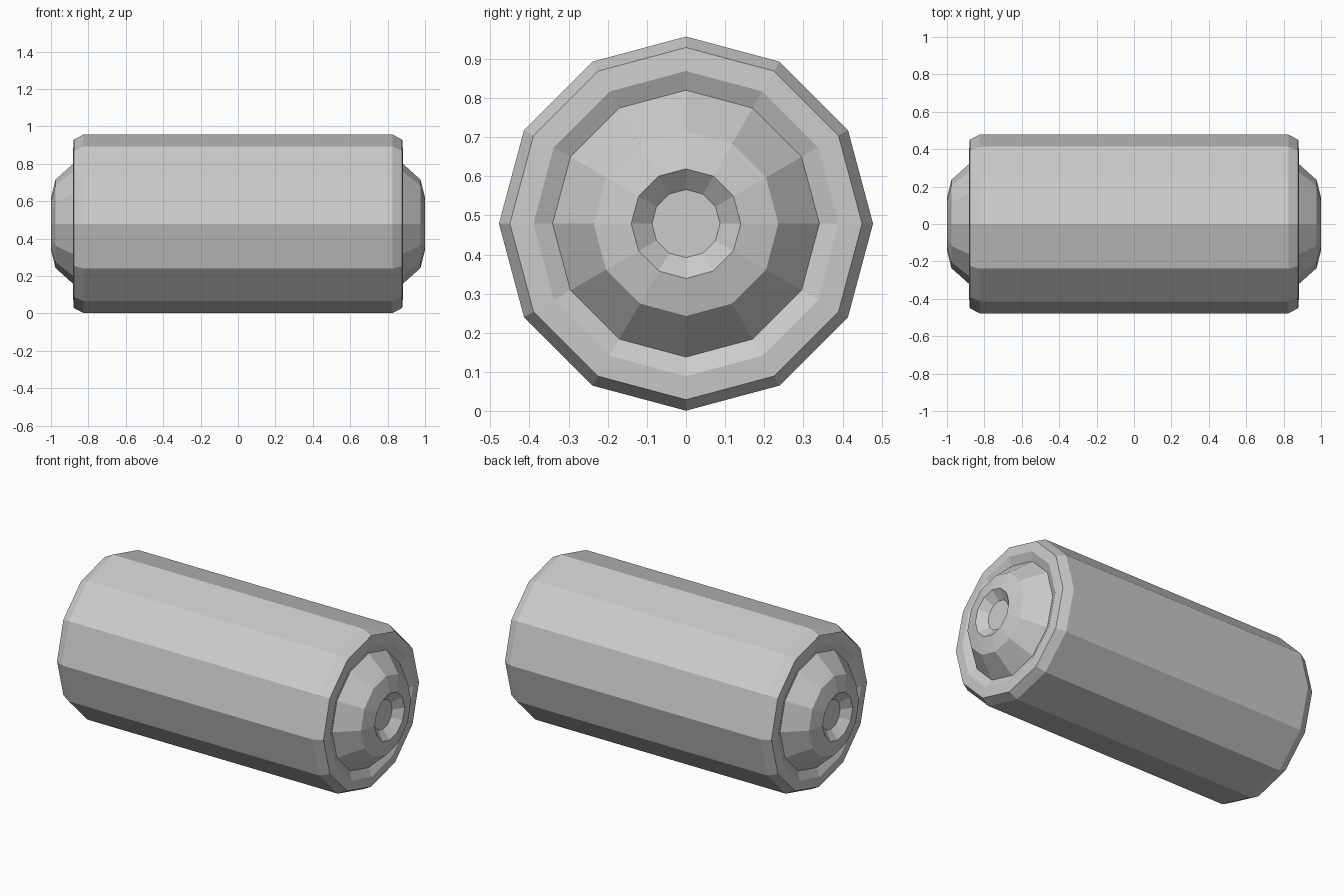
import bpy, bmesh
from math import sin, cos, pi

if "Cube" in bpy.data.objects:
    bpy.data.objects.remove(bpy.data.objects["Cube"])

SIDES = 12
CENTRE_Z = 0.479

# Right half of the profile as (x, radius): shell edge, rim, groove, domed cap, recess
HALF = [(0.825, 0.478), (0.878, 0.45), (0.882, 0.39), (0.859, 0.341),
        (0.976, 0.236), (1.0, 0.14), (0.955, 0.087)]


def lathe_x(name, profile, sides, z):
    """Revolve a profile around a horizontal x axis and close both ends."""
    bm = bmesh.new()
    rings = []
    for x, r in profile:
        rings.append([bm.verts.new((x, r * sin(2 * pi * i / sides),
                                    z + r * cos(2 * pi * i / sides)))
                      for i in range(sides)])
    for a, b in zip(rings, rings[1:]):
        for i in range(sides):
            j = (i + 1) % sides
            bm.faces.new((a[i], a[j], b[j], b[i]))
    bm.faces.new(rings[0])
    bm.faces.new(rings[-1])
    bmesh.ops.recalc_face_normals(bm, faces=bm.faces)
    mesh = bpy.data.meshes.new(name)
    bm.to_mesh(mesh)
    bm.free()
    obj = bpy.data.objects.new(name, mesh)
    bpy.context.collection.objects.link(obj)
    return obj


# Barrel with matching recessed ends, mirrored about x = 0
full = [(-x, r) for x, r in reversed(HALF)] + HALF
lathe_x("barrel", full, SIDES, CENTRE_Z)
